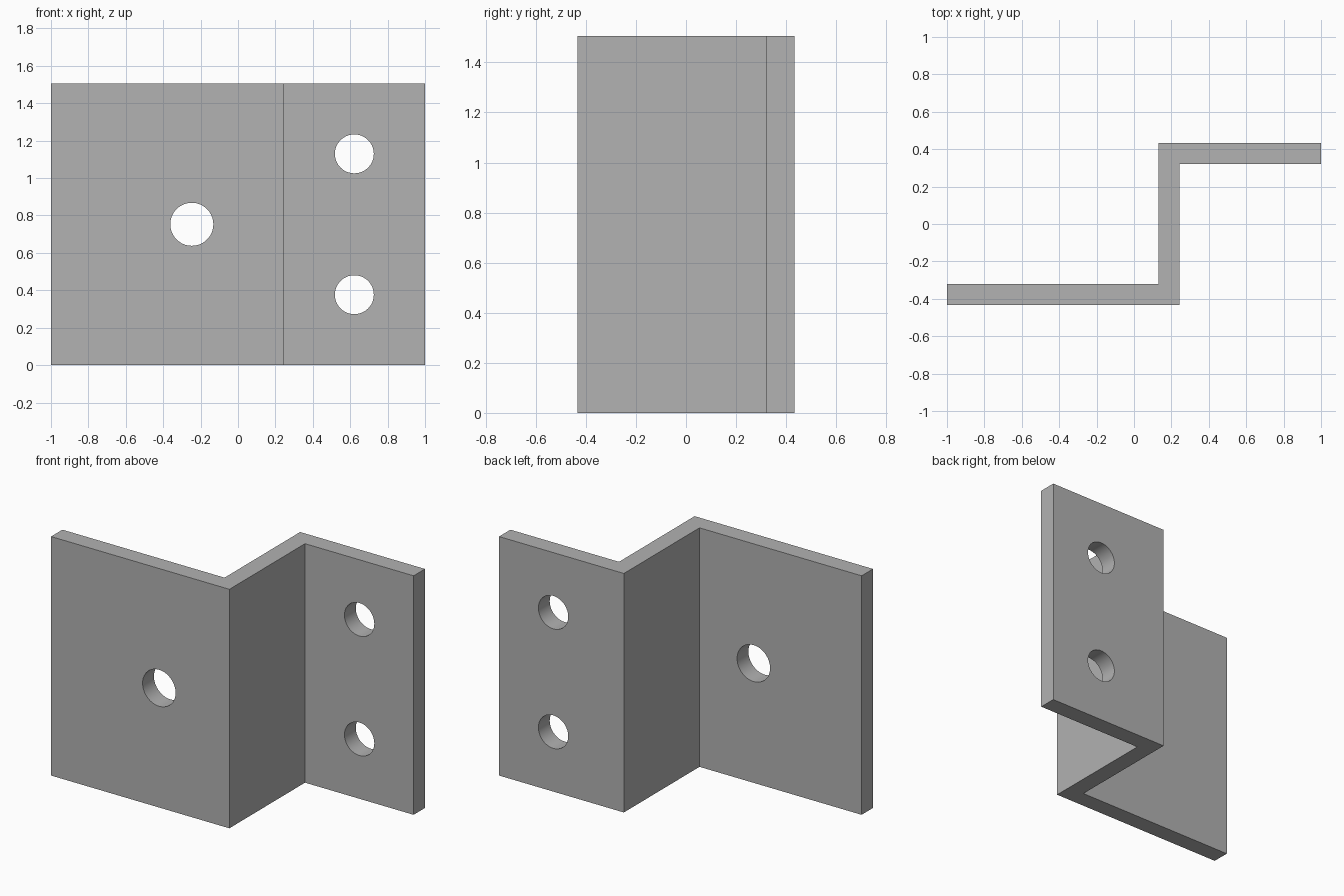
import bpy
import bmesh
import math

cube = bpy.data.objects.get("Cube")
if cube:
    bpy.data.objects.remove(cube, do_unlink=True)

HEIGHT = 1.506
DEPTH = 0.433       # half of the full depth
THICK = 0.113
FOLD = 0.243        # outer face of the web

# Plain grey metal
metal = bpy.data.materials.new("grey_metal")
metal.use_nodes = True
grey = (0.445, 0.445, 0.445, 1)
metal.diffuse_color = grey
metal.node_tree.nodes["Principled BSDF"].inputs["Base Color"].default_value = grey

# Z-shaped profile, extruded upwards
inner = DEPTH - THICK
profile = [(-1, -DEPTH), (FOLD, -DEPTH), (FOLD, inner), (1, inner),
           (1, DEPTH), (FOLD - THICK, DEPTH), (FOLD - THICK, -inner), (-1, -inner)]
bm = bmesh.new()
base = bm.faces.new([bm.verts.new((x, y, 0)) for x, y in profile])
top = bmesh.ops.extrude_face_region(bm, geom=[base])["geom"]
bmesh.ops.translate(bm, vec=(0, 0, HEIGHT),
                    verts=[v for v in top if isinstance(v, bmesh.types.BMVert)])
bmesh.ops.recalc_face_normals(bm, faces=bm.faces)
mesh = bpy.data.meshes.new("bracket")
bm.to_mesh(mesh)
bm.free()
mesh.materials.append(metal)
bracket = bpy.data.objects.new("bracket", mesh)
bpy.context.collection.objects.link(bracket)


def drill(x, y, z, radius):
    """Cut a round hole through a flange along y."""
    bpy.ops.mesh.primitive_cylinder_add(vertices=64, radius=radius, depth=THICK * 3,
                                        location=(x, y, z),
                                        rotation=(math.pi / 2, 0, 0))
    cutter = bpy.context.object
    cutter.name = "hole_cutter"
    cutter.hide_render = True
    cutter.data.materials.append(metal)
    cut = bracket.modifiers.new("hole", 'BOOLEAN')
    cut.operation = 'DIFFERENCE'
    cut.solver = 'EXACT'
    cut.object = cutter
    bpy.ops.object.select_all(action='DESELECT')
    bpy.context.view_layer.objects.active = bracket
    bracket.select_set(True)
    bpy.ops.object.modifier_apply(modifier=cut.name)
    bpy.data.objects.remove(cutter, do_unlink=True)


# One large hole in the front flange, two smaller in the back flange
mid = DEPTH - THICK / 2
drill(-0.247, -mid, HEIGHT / 2, 0.115)
for part in (0.25, 0.75):
    drill(0.622, mid, HEIGHT * part, 0.104)

# Round hole walls, sharp folds
bpy.ops.object.shade_smooth_by_angle(angle=math.radians(30))
